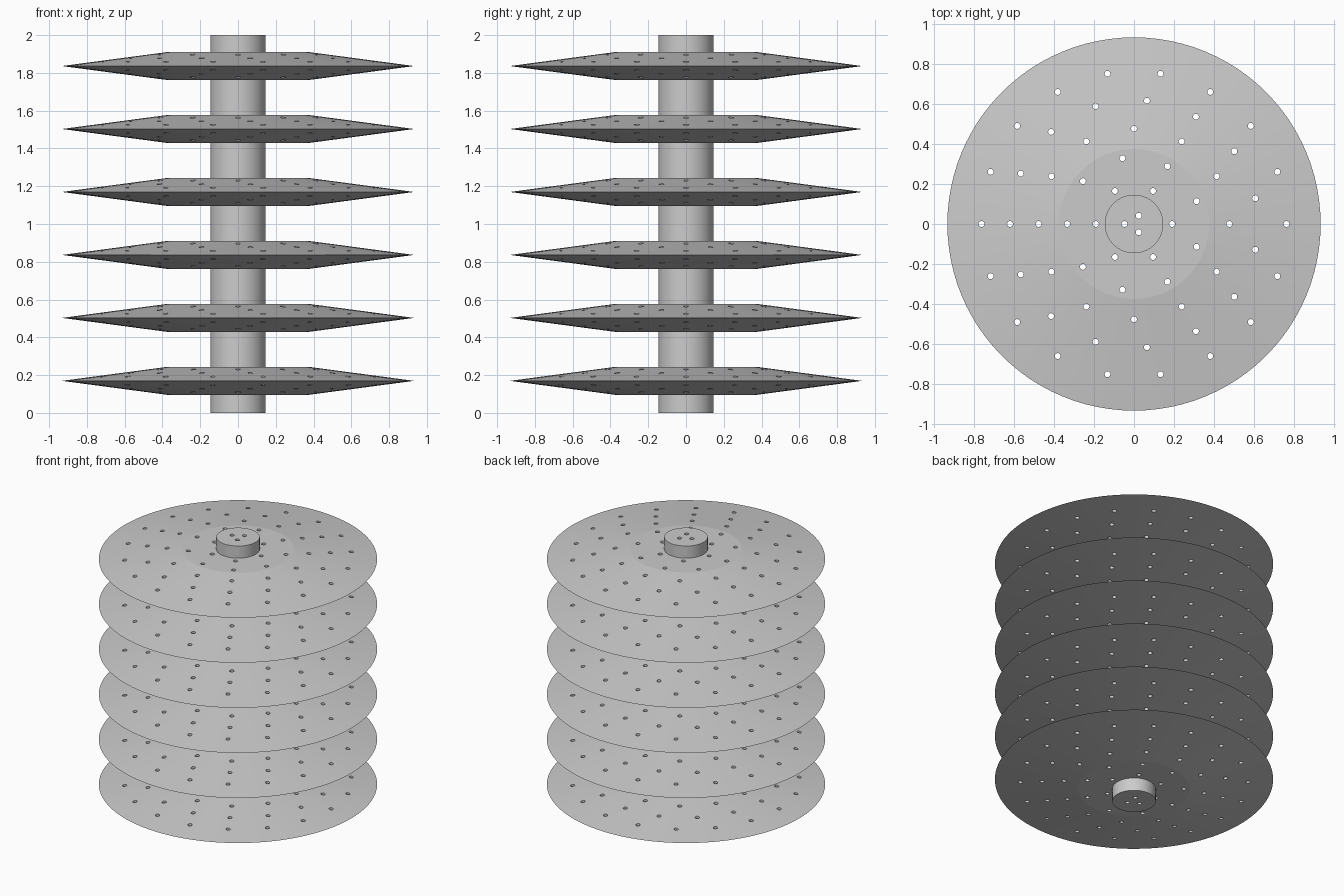
import bpy
import bmesh
import math
from mathutils import Matrix

default = bpy.data.objects.get("Cube")
if default:
    bpy.data.objects.remove(default, do_unlink=True)

PLATES = 6
SIDES = 96
RIM, FLAT, HALF = 0.933, 0.375, 0.074
SHAFT = 0.146

grey = bpy.data.materials.new("light grey")
grey.use_nodes = True
colour = (0.6, 0.6, 0.6, 1)
grey.diffuse_color = colour
grey.node_tree.nodes["Principled BSDF"].inputs["Base Color"].default_value = colour


def add_object(name, bm):
    mesh = bpy.data.meshes.new(name)
    bmesh.ops.recalc_face_normals(bm, faces=bm.faces)
    bm.to_mesh(mesh)
    bm.free()
    mesh.materials.append(grey)
    obj = bpy.data.objects.new(name, mesh)
    bpy.context.collection.objects.link(obj)
    return obj


def lathe(name, profile):
    """Closed solid of revolution from (radius, height) points, capped at both ends."""
    bm = bmesh.new()
    rings = []
    for r, z in profile:
        turns = [i * math.tau / SIDES for i in range(SIDES)]
        rings.append([bm.verts.new((r * math.cos(a), r * math.sin(a), z)) for a in turns])
    for low, high in zip(rings, rings[1:]):
        for i in range(SIDES):
            j = (i + 1) % SIDES
            bm.faces.new((low[i], low[j], high[j], high[i]))
    bm.faces.new(rings[0])
    bm.faces.new(rings[-1])
    return add_object(name, bm)


def drill(obj, rings, depth, smooth_angle):
    """Cut concentric rings of vertical holes, each ring having three more than the last."""
    bm = bmesh.new()
    for k in range(rings):
        count = 3 * (k + 1)
        radius = 0.0475 + 0.143 * k
        for i in range(count):
            a = math.pi + i * math.tau / count
            place = Matrix.Translation((radius * math.cos(a), radius * math.sin(a), 0))
            bmesh.ops.create_cone(bm, cap_ends=True, segments=12, radius1=0.015,
                                  radius2=0.015, depth=depth, matrix=place)
    cutter = add_object("hole_cutter", bm)
    cutter.hide_render = True
    cut = obj.modifiers.new("holes", 'BOOLEAN')
    cut.operation = 'DIFFERENCE'
    cut.solver = 'EXACT'
    cut.object = cutter
    bpy.ops.object.select_all(action='DESELECT')
    bpy.context.view_layer.objects.active = obj
    obj.select_set(True)
    bpy.ops.object.modifier_apply(modifier=cut.name)
    bpy.ops.object.shade_smooth_by_angle(angle=math.radians(smooth_angle))
    bpy.data.objects.remove(cutter, do_unlink=True)


# Central shaft with three bores running its full length
shaft = lathe("central_shaft", [(SHAFT, 0), (SHAFT, 2)])
drill(shaft, 1, 5, 30)

# Perforated plate: flat hub tapering to a sharp rim, repeated up the shaft
plate = lathe("plate_1", [(FLAT, -HALF), (RIM, 0), (FLAT, HALF)])
drill(plate, 6, 1, 5)
for k in range(PLATES):
    if k:
        plate = bpy.data.objects.new(f"plate_{k + 1}", plate.data)
        bpy.context.collection.objects.link(plate)
    plate.location.z = (k + 0.5) * 2 / PLATES + 0.003
